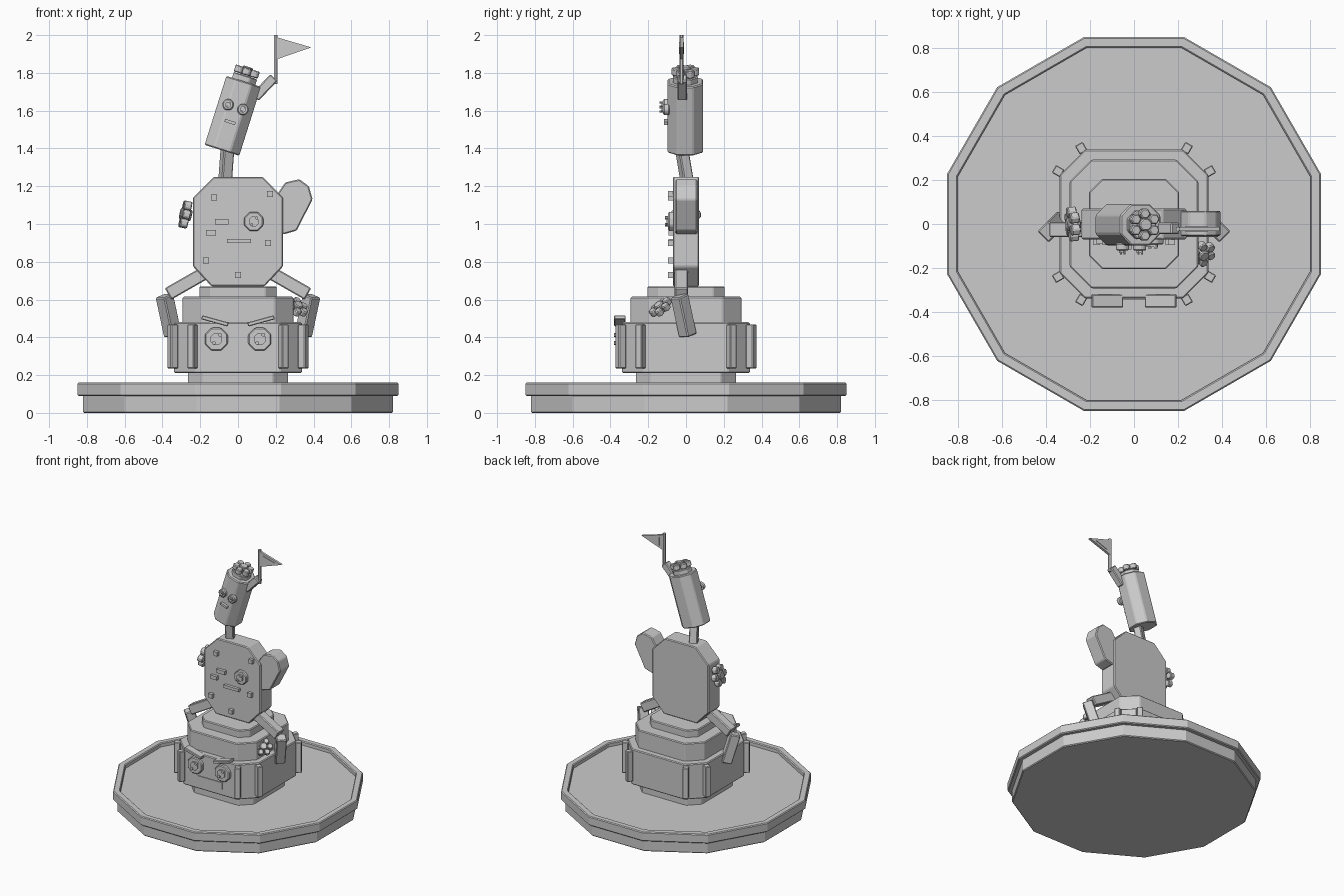
import bpy, bmesh, math
from mathutils import Vector, Matrix

cube = bpy.data.objects.get("Cube")
if cube:
    bpy.data.objects.remove(cube, do_unlink=True)

GREY = (0.6, 0.6, 0.6, 1)
mat = bpy.data.materials.new("plain grey")
mat.use_nodes = True
mat.diffuse_color = GREY
mat.node_tree.nodes["Principled BSDF"].inputs["Base Color"].default_value = GREY
FRONT = Matrix.Rotation(math.pi / 2, 4, 'X')  # local z becomes -y, local y becomes z


def finish(name, bm, matrix=Matrix(), bevel=0.0):
    bm.normal_update()
    bmesh.ops.recalc_face_normals(bm, faces=bm.faces)
    bm.transform(matrix)
    mesh = bpy.data.meshes.new(name)
    bm.to_mesh(mesh)
    bm.free()
    mesh.materials.append(mat)
    obj = bpy.data.objects.new(name, mesh)
    bpy.context.collection.objects.link(obj)
    if bevel:
        mod = obj.modifiers.new("edge", 'BEVEL')
        mod.width = bevel
        mod.segments = 1
    return obj


def prism(name, pts, lo, hi, matrix=Matrix(), bevel=0.0):
    """Extrude a 2D outline along local z."""
    bm = bmesh.new()
    face = bm.faces.new([bm.verts.new((x, y, lo)) for x, y in pts])
    new = bmesh.ops.extrude_face_region(bm, geom=[face])["geom"]
    bmesh.ops.translate(bm, vec=(0, 0, hi - lo),
                        verts=[v for v in new if isinstance(v, bmesh.types.BMVert)])
    return finish(name, bm, matrix, bevel)


def ngon(n, r):
    return [(r * math.cos((i + 0.5) * math.tau / n), r * math.sin((i + 0.5) * math.tau / n))
            for i in range(n)]


def cut_rect(w, h, c):
    return [(w, h - c), (w - c, h), (c - w, h), (-w, h - c),
            (-w, c - h), (c - w, -h), (w - c, -h), (w, c - h)]


def rect(w, h):
    return [(w, h), (-w, h), (-w, -h), (w, -h)]


def along(origin, axis):
    return Matrix.Translation(origin) @ Vector(axis).to_track_quat('Z', 'Y').to_matrix().to_4x4()


def limb(name, a, b, w, h, bevel=0.006):
    d = Vector(b) - Vector(a)
    return prism(name, rect(w, h), 0, d.length, along(a, d), bevel)


def plate(name, x, z, w, h, y, depth, tilt=0.0, bevel=0.0):
    m = Matrix.Translation((x, y, z)) @ FRONT @ Matrix.Rotation(tilt, 4, 'Z')
    return prism(name, rect(w, h), -0.01, depth, m, bevel)


def eye(name, x, z, r, y):
    m = Matrix.Translation((x, y, z)) @ FRONT
    prism(name, ngon(8, r), -0.01, 0.024, m, 0.006)
    prism(name + "_pupil", ngon(8, r * 0.5), 0, 0.034, m)
    for dx, dy in ((0.3, 0.35), (-0.2, -0.3)):
        prism(name + "_glint", ngon(6, r * 0.16), 0, 0.042,
              m @ Matrix.Translation((r * dx, r * dy, 0)))


def flower(name, origin, axis, size=1.0):
    m = along(origin, axis) @ Matrix.Scale(size, 4)
    prism(name + "_core", ngon(8, 0.032), -0.03, 0.03, m, 0.005)
    for i in range(6):
        p = m @ Matrix.Rotation(i * math.tau / 6, 4, 'Z') @ Matrix.Translation((0.053, 0, 0))
        prism(name + "_petal", ngon(6, 0.027), -0.018, 0.022, p, 0.005)


# Round twelve-sided stand with a raised rim
prism("stand_foot", ngon(12, 0.85), 0, 0.1, bevel=0.006)
prism("stand_floor", ngon(12, 0.84), 0.09, 0.13)
bm = bmesh.new()
loops = [[bm.verts.new((x, y, z)) for x, y in ngon(12, r)]
         for r, z in ((0.88, 0.09), (0.88, 0.16), (0.83, 0.16), (0.83, 0.09))]
for k in range(4):
    a, b = loops[k], loops[(k + 1) % 4]
    for i in range(12):
        j = (i + 1) % 12
        bm.faces.new((a[i], a[j], b[j], b[i]))
finish("stand_rim", bm, bevel=0.006)

# Stepped lower body
for name, w, c, lo, hi in (("lower_neck", 0.265, 0.08, 0.12, 0.22),
                           ("lower_block", 0.338, 0.115, 0.21, 0.48),
                           ("middle_tier", 0.293, 0.1, 0.47, 0.615),
                           ("upper_tier", 0.205, 0.06, 0.6, 0.67)):
    prism(name, cut_rect(w, w, c), lo, hi, bevel=0.006)

# Corner ribs and lower face
for sx in (-1, 1):
    for sy in (-1, 1):
        for x, y, turn in ((0.24, 0.345, 60), (0.345, 0.24, 30)):
            m = Matrix.Translation((sx * x, sy * y, 0)) @ \
                Matrix.Rotation(math.radians(turn) * sx * sy, 4, 'Z')
            prism("corner_rib", rect(0.022, 0.02), 0.235, 0.468, m, 0.004)
    eye("lower_eye", sx * 0.115, 0.39, 0.066, -0.338)
    plate("eyebrow", sx * 0.122, 0.487, 0.073, 0.011, -0.33, 0.05, sx * 0.27, 0.004)
    # Bent arms
    limb("upper_arm", (sx * 0.16, -0.025, 0.75), (sx * 0.37, -0.025, 0.63), 0.035, 0.035)
    limb("forearm", (sx * 0.39, -0.035, 0.62), (sx * 0.345, 0.01, 0.41), 0.036, 0.036)
plate("lower_mouth", 0, 0.285, 0.104, 0.026, -0.338, 0.006)
flower("side_hand", (0.31, -0.135, 0.56), (0.45, -0.5, 0.65), 0.85)

# Flat torso with face and studs
torso = [(0.238, 1.14), (0.13, 1.25), (-0.128, 1.25), (-0.238, 1.14),
         (-0.238, 0.775), (-0.14, 0.67), (0.14, 0.67), (0.238, 0.775)]
prism("torso", torso, -0.07, 0.07, FRONT, 0.006)
for x, z in ((-0.127, 1.14), (0.17, 1.16), (0.16, 0.9), (-0.17, 0.806), (0, 0.73)):
    plate("torso_stud", x, z, 0.016, 0.016, -0.07, 0.025)
for x, z, w in ((-0.085, 1.012, 0.036), (-0.143, 0.953, 0.027)):
    plate("torso_bar", x, z, w, 0.014, -0.07, 0.022)
plate("torso_mouth", 0.005, 0.91, 0.064, 0.011, -0.07, 0.022)
eye("torso_eye", 0.083, 1.013, 0.055, -0.07)
flower("torso_flower", (-0.277, 0, 1.05), (-1, -0.1, 0.22), 1.02)

# Rounded side paddle
paddle = [(0.21, 1.16), (0.25, 1.22), (0.325, 1.237), (0.375, 1.2),
          (0.395, 1.13), (0.31, 0.965), (0.24, 0.945), (0.2, 1.0)]
prism("side_paddle", paddle, -0.06, 0.055, FRONT, 0.006)

# Neck and tilted head
limb("neck", (-0.068, 0.005, 1.23), (-0.055, -0.025, 1.41), 0.03, 0.028)
tilt = math.radians(17.5)
head = Matrix.Translation((-0.085, -0.003, 1.39)) @ Matrix.Rotation(tilt, 4, 'Y')
prism("head", cut_rect(0.096, 0.094, 0.052), 0, 0.383, head, 0.006)
prism("head_cap", ngon(8, 0.07), 0.37, 0.415, head, 0.005)
flower("head_flower", head @ Vector((0, 0, 0.435)), head.to_3x3() @ Vector((0, 0, 1)), 0.95)
for x, z in ((-0.053, 1.632), (0.026, 1.606)):
    eye("head_eye", x, z, 0.032, -0.097)
plate("head_mouth", -0.042, 1.54, 0.029, 0.008, -0.097, 0.02, -tilt)

# Raised arm with pennant
limb("flag_arm", (0.09, -0.02, 1.67), (0.19, -0.02, 1.775), 0.026, 0.026)
prism("flag_pole", ngon(6, 0.011), 1.74, 2.0, Matrix.Translation((0.2, -0.023, 0)))
pennant = [(0.2, 1.99), (0.388, 1.935), (0.2, 1.87)]
prism("pennant", pennant, 0.014, 0.032, FRONT)
inner = [(0.235, 1.963), (0.335, 1.935), (0.235, 1.9)]
prism("pennant_panel", inner, 0.01, 0.036, FRONT)
